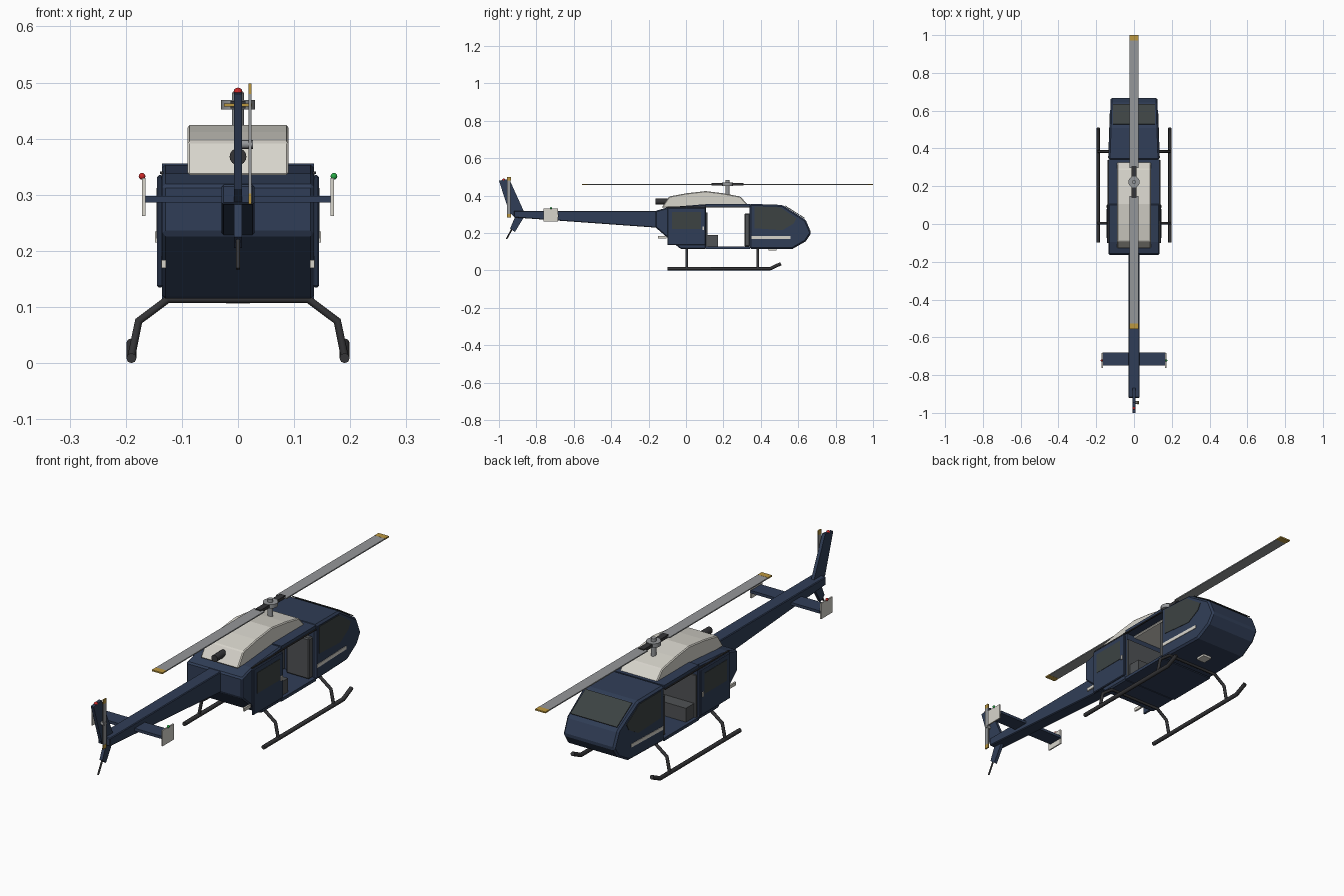
import bpy, bmesh
from mathutils import Vector

if "Cube" in bpy.data.objects:
    bpy.data.objects.remove(bpy.data.objects["Cube"])

def mat(name, r, g, b):
    m = bpy.data.materials.new(name)
    m.diffuse_color = (r, g, b, 1)
    m.use_nodes = True
    m.node_tree.nodes["Principled BSDF"].inputs["Base Color"].default_value = m.diffuse_color
    return m

NAVY = mat("navy", .03, .048, .095)
PALE = mat("pale", .68, .66, .60)
GLASS = mat("glass", .045, .055, .055)
DARK = mat("dark", .035, .035, .038)
TRIM = mat("interior", .08, .085, .09)
BLADE = mat("blade", .30, .31, .32)
GOLD = mat("gold", .5, .31, .05)
RED = mat("red", .6, .02, .02)
GREEN = mat("green", .02, .4, .06)

def finish(o, m, mirror=False, bevel=0):
    o.data.materials.append(m)
    if bevel:
        b = o.modifiers.new("bevel", 'BEVEL')
        b.width, b.segments, b.limit_method = bevel, 1, 'ANGLE'
    if mirror:
        o.modifiers.new("mirror", 'MIRROR')
    return o

def link(name, bm):
    bmesh.ops.recalc_face_normals(bm, faces=bm.faces)
    me = bpy.data.meshes.new(name)
    bm.to_mesh(me)
    bm.free()
    o = bpy.data.objects.new(name, me)
    bpy.context.collection.objects.link(o)
    return o

def hull(y, z=0):
    """Half width of the fuselage, narrowing slightly to the nose."""
    return .135 - max(0, y - .34) * .035

def prism(name, pts, x0, x1, m, **kw):
    """Side profile (y, z) extruded in x; x0 and x1 may be functions of y."""
    f0, f1 = [f if callable(f) else (lambda y, v=f: v) for f in (x0, x1)]
    bm = bmesh.new()
    a = [bm.verts.new((f0(y), y, z)) for y, z in pts]
    b = [bm.verts.new((f1(y), y, z)) for y, z in pts]
    bm.faces.new(a)
    bm.faces.new(b[::-1])
    for i in range(len(pts)):
        j = (i + 1) % len(pts)
        bm.faces.new((a[i], a[j], b[j], b[i]))
    return finish(link(name, bm), m, **kw)

def box(name, x, y, z, m, **kw):
    return prism(name, [(y[0], z[0]), (y[1], z[0]), (y[1], z[1]), (y[0], z[1])], x[0], x[1], m, **kw)

def rod(name, p, q, r, m, n=16):
    p, q = Vector(p), Vector(q)
    bpy.ops.mesh.primitive_cylinder_add(vertices=n, radius=r, depth=(q - p).length, location=(p + q) / 2)
    o = bpy.context.object
    o.name = name
    o.rotation_euler = (q - p).to_track_quat('Z', 'Y').to_euler()
    bpy.ops.object.shade_smooth_by_angle()
    return finish(o, m)

def tube(name, pts, r, m):
    c = bpy.data.curves.new(name, 'CURVE')
    c.dimensions, c.bevel_depth, c.bevel_resolution, c.use_fill_caps = '3D', r, 2, True
    s = c.splines.new('POLY')
    s.points.add(len(pts) - 1)
    for sp, p in zip(s.points, pts):
        sp.co = (*p, 1)
    o = bpy.data.objects.new(name, c)
    bpy.context.collection.objects.link(o)
    return finish(o, m)

def lamp(name, loc, r, m):
    bpy.ops.mesh.primitive_uv_sphere_add(segments=12, ring_count=8, radius=r, location=loc)
    bpy.context.object.name = name
    bpy.ops.object.shade_smooth_by_angle()
    finish(bpy.context.object, m)

neg = lambda y: -hull(y)
skin = lambda y: hull(y) + .002
under = lambda y: hull(y) - .006

# fuselage: nose block, rear block, open cabin between
prism("nose", [(.34, .115), (.57, .115), (.64, .155), (.67, .20), (.64, .27), (.515, .35), (.34, .356)],
      neg, hull, NAVY, bevel=.008)
prism("rear_body", [(-.03, .115), (.107, .115), (.107, .354), (-.095, .338), (-.163, .318), (-.163, .23), (-.10, .175)],
      neg, hull, NAVY, bevel=.006)
box("cabin_floor", (-.135, .135), (.105, .342), (.115, .128), NAVY)
box("cabin_roof", (-.135, .135), (.105, .342), (.342, .356), NAVY)
box("rear_bulkhead", (-.128, .128), (.105, .115), (.128, .31), TRIM)
box("bench_seat", (-.12, .12), (.11, .172), (.128, .188), TRIM)
box("front_seat_back", (.012, .122), (.312, .342), (.128, .305), TRIM, mirror=True, bevel=.005)

# glazing, stripe and sliding doors pushed back
prism("cockpit_window", [(.365, .342), (.505, .337), (.59, .278), (.575, .25), (.515, .215), (.365, .225)],
      under, skin, GLASS, mirror=True)
prism("windshield", [(.528, .344), (.632, .278), (.634, .281), (.530, .347)], -.112, .112, GLASS)
box("side_stripe", (under, skin), (.35, .56), (.168, .183), PALE, mirror=True)
box("sliding_door", (.134, .144), (-.10, .105), (.135, .335), NAVY, mirror=True, bevel=.003)
box("door_window", (.14, .1455), (-.075, .08), (.222, .312), GLASS, mirror=True)
box("door_rail", (.133, .139), (-.10, .34), (.337, .342), DARK, mirror=True)
box("door_handle", (.144, .148), (.087, .097), (.215, .235), PALE, mirror=True)
box("rear_step", (.128, .136), (-.15, -.105), (.17, .184), PALE, mirror=True)
box("belly_lamp", (-.021, .021), (.44, .485), (.106, .116), PALE)

# engine cowling and exhaust
prism("engine_cowling", [(-.13, .335), (-.09, .395), (.0, .412), (.105, .424), (.20, .412), (.29, .395), (.332, .35), (.332, .335)],
      -.09, .09, PALE, bevel=.004)
rod("exhaust", (0, -.162, .368), (0, -.09, .368), .015, DARK)

# tail boom, fin, tail skid
prism("tail_boom", [(-.92, .283), (-.15, .228), (-.15, .318), (-.92, .318)], -.029, .029, NAVY, bevel=.003)
prism("tail_fin", [(-1.0, .48), (-.945, .488), (-.868, .318), (-.868, .282), (-.915, .205), (-.94, .225), (-.915, .283), (-.945, .31)],
      -.007, .007, NAVY)
tube("tail_skid", [(0, -.92, .24), (0, -.96, .168)], .004, DARK)
lamp("fin_lamp", (0, -.975, .483), .008, RED)

# stabilizer with end plates and navigation lamps
box("stabilizer", (-.166, .166), (-.75, -.68), (.286, .298), NAVY)
box("end_plate", (.165, .171), (-.762, -.684), (.262, .33), PALE, mirror=True)
lamp("left_lamp", (-.171, -.722, .333), .006, RED)
lamp("right_lamp", (.171, -.722, .333), .006, GREEN)

# tail rotor
box("tail_blades", (.019, .024), (-.956, -.937), (.285, .497), BLADE)
for a, b in ((.284, .302), (.48, .498)):
    box("tail_blade_tip", (.0185, .0245), (-.9565, -.9365), (a, b), GOLD)
rod("tail_rotor_shaft", (0, -.946, .39), (.027, -.946, .39), .008, BLADE, 12)

# main rotor
C = .2225
rod("mast", (0, C, .40), (0, C, .482), .011, BLADE)
rod("hub", (0, C, .452), (0, C, .469), .03, BLADE)
for s in (1, -1):
    box("blade_grip", (-.013, .013), sorted((C + s * .025, C + s * .085)), (.454, .467), DARK)
    box("main_blade", (-.025, .025), sorted((C + s * .075, C + s * .75)), (.4575, .4625), BLADE)
    box("main_blade_tip", (-.025, .025), sorted((C + s * .75, C + s * .7775)), (.457, .463), GOLD)

# landing skids and cross tubes
for s in (1, -1):
    tube("skid", [(s * .19, -.098, .009), (s * .19, .45, .009), (s * .19, .507, .036)], .009, DARK)
for y in (.004, .384):
    half = [(.19, y, .012), (.177, y, .075), (.125, y, .114)]
    tube("cross_tube", half + [(-a, b, c) for a, b, c in half[::-1]], .007, DARK)
